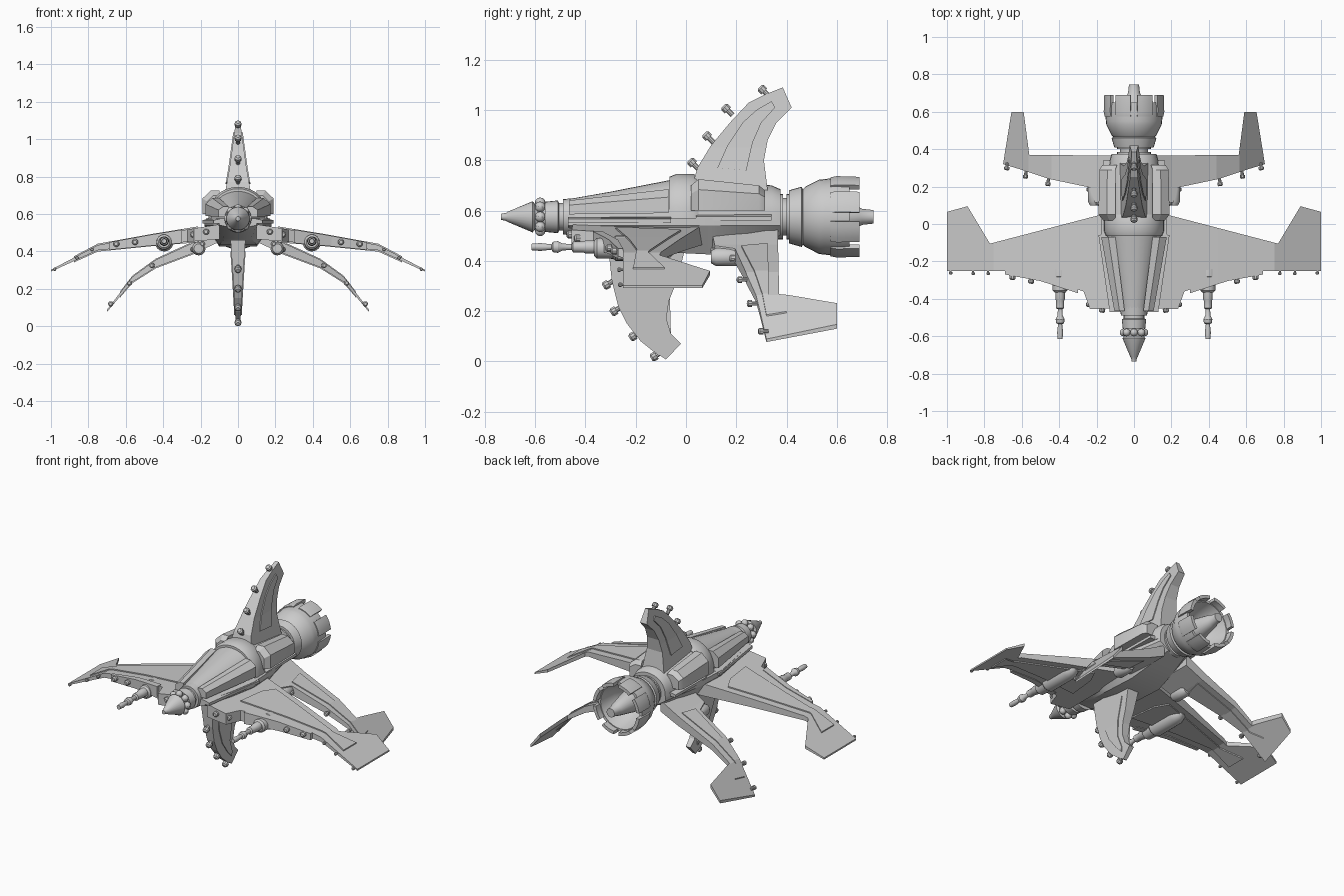
import bpy, bmesh, math
from math import sin, cos, pi, tau
from mathutils import Vector

if "Cube" in bpy.data.objects:
    bpy.data.objects.remove(bpy.data.objects["Cube"])

grey = bpy.data.materials.new("hull_grey")
grey.use_nodes = True
COLOUR = (0.6, 0.6, 0.6, 1)
grey.diffuse_color = COLOUR
grey.node_tree.nodes["Principled BSDF"].inputs["Base Color"].default_value = COLOUR
AXIS = 0.575


def finish(name, bm, mirror=False, smooth=True):
    bmesh.ops.recalc_face_normals(bm, faces=bm.faces)
    mesh = bpy.data.meshes.new(name)
    bm.to_mesh(mesh)
    bm.free()
    mesh.materials.append(grey)
    ob = bpy.data.objects.new(name, mesh)
    bpy.context.collection.objects.link(ob)
    if mirror:
        ob.modifiers.new("mirror", "MIRROR").use_mirror_merge = False
    if smooth:
        bpy.ops.object.select_all(action="DESELECT")
        ob.select_set(True)
        bpy.context.view_layer.objects.active = ob
        bpy.ops.object.shade_smooth_by_angle(angle=math.radians(32))
    return ob


def add_loft(bm, rings):
    """Skin a list of equal-length closed rings and cap both ends."""
    rows = [[bm.verts.new(p) for p in ring] for ring in rings]
    n = len(rows[0])
    for a, b in zip(rows, rows[1:]):
        for i in range(n):
            j = (i + 1) % n
            bm.faces.new((a[i], a[j], b[j], b[i]))
    bm.faces.new(rows[0])
    bm.faces.new(rows[-1])


def loft(name, rings, mirror=False):
    bm = bmesh.new()
    add_loft(bm, rings)
    return finish(name, bm, mirror)


def lathe(name, profile, x=0, z=AXIS, n=24, mirror=False):
    """Turn (y, radius) points around a line along y."""
    return loft(name, [[(x + r * cos(tau * i / n), y, z + r * sin(tau * i / n))
                        for i in range(n)] for y, r in profile], mirror)


def plate(name, outline, spine, upright=False, mirror=False, extra=0.0):
    """Bent tapering plate: outline in (u, v); spine rows are (u, centre, half thickness)."""
    def at(u):
        if u <= spine[0][0]:
            return spine[0][1:]
        for a, b in zip(spine, spine[1:]):
            if u <= b[0]:
                t = (u - a[0]) / (b[0] - a[0])
                return [a[k] + (b[k] - a[k]) * t for k in (1, 2)]
        return spine[-1][1:]
    bm = bmesh.new()
    bm.faces.new([bm.verts.new((u, v, 0)) for u, v in outline])
    for row in spine[1:-1]:
        bmesh.ops.bisect_plane(bm, geom=bm.verts[:] + bm.edges[:] + bm.faces[:],
                               plane_co=(row[0], 0, 0), plane_no=(1, 0, 0))
    ext = bmesh.ops.extrude_face_region(bm, geom=bm.faces[:], use_keep_orig=True)["geom"]
    upper = {g for g in ext if isinstance(g, bmesh.types.BMVert)}
    for v in bm.verts:
        mid, half = at(v.co.x)
        w = mid + (half + extra) * (1 if v in upper else -1)
        v.co = (w, v.co.y, v.co.x) if upright else (v.co.x, v.co.y, w)
    bmesh.ops.triangulate(bm, faces=bm.faces[:])
    return finish(name, bm, mirror, smooth=False)


def studs(name, points, r, direction, mirror=False):
    """Rounded knobs on short stems."""
    bm = bmesh.new()
    d = Vector(direction).normalized()
    quat = d.to_track_quat("Z", "Y")
    for p in points:
        rings = []
        for h, k in ((-2, .6), (-.5, .6), (-.5, 1), (.5, 1), (.9, .6)):
            rings.append([Vector(p) + quat @ Vector((r * k * cos(tau * i / 10),
                          r * k * sin(tau * i / 10), r * h)) for i in range(10)])
        add_loft(bm, rings)
    return finish(name, bm, mirror)


# nose: cone, bead ring and collar
lathe("nose_cone", [(-.735, .012), (-.715, .016), (-.71, .02), (-.61, .062), (-.6, .05), (-.57, .045)])
lathe("nose_collar", [(-.59, .045), (-.56, .045), (-.56, .06), (-.51, .065), (-.505, .055),
                      (-.49, .055), (-.49, .07), (-.44, .075)])
bm = bmesh.new()
for i in range(8):
    a = tau * i / 8
    res = bmesh.ops.create_uvsphere(bm, u_segments=10, v_segments=6, radius=.021)
    bmesh.ops.translate(bm, verts=res["verts"], vec=(.056 * cos(a), -.58, AXIS + .056 * sin(a)))
finish("nose_beads", bm)


# fuselage: rounded upper shell, raised belt and angular belly
def arch(y, w, top, base=.56, n=16):
    return [(w * cos(pi * i / n), y, base + (top - base) * sin(pi * i / n) ** .8) for i in range(n + 1)]


loft("upper_hull", [arch(-.47, .07, .645), arch(-.3, .1, .675), arch(-.06, .145, .722)])
loft("hull_belt", [arch(-.065, .15, .735), arch(-.04, .16, .745), arch(.03, .16, .745), arch(.05, .15, .735)])
loft("rear_hull", [arch(.04, .15, .73), arch(.34, .13, .7), arch(.375, .12, .685)])
belly = [(-.47, .1, .05, .53), (-.28, .15, .07, .47), (-.1, .18, .1, .435),
         (.1, .17, .1, .425), (.25, .14, .08, .46), (.375, .12, .06, .5)]
loft("belly", [[(-w, y, .57), (w, y, .57), (w, y, .54), (b, y, z), (-b, y, z), (-w, y, .54)]
               for y, w, b, z in belly])


# side fairings and rear shoulder pods
def bar(name, sections):
    loft(name, [[(x0, y, z0), (x1, y, z0), (x1, y, (z0 + 2 * z1) / 3), ((x0 + x1) / 2, y, z1), (x0, y, z1)]
                for y, x0, x1, z0, z1 in sections], mirror=True)


bar("side_fairing", [(-.465, .05, .105, .585, .64), (-.07, .1, .175, .59, .685)])
bar("fairing_sill", [(-.47, .06, .13, .55, .575), (-.06, .1, .19, .55, .575)])
bar("shoulder_pod", [(.02, .1, .165, .6, .7), (.05, .1, .19, .6, .725), (.29, .1, .185, .6, .7), (.315, .09, .17, .6, .68)])
bar("shoulder_sill", [(.04, .1, .17, .56, .585), (.34, .09, .165, .56, .585)])

# engine: neck, bell, toothed rim and centre spike
lathe("engine_neck", [(.36, .09), (.385, .09), (.385, .075), (.4, .075), (.4, .09), (.42, .09)], n=32)
lathe("engine_bell", [(.41, .06), (.41, .105), (.425, .11), (.46, .12), (.465, .11), (.475, .12),
                      (.53, .148), (.55, .15), (.59, .155), (.65, .152), (.65, .135),
                      (.55, .11), (.48, .06)], n=32)
bm = bmesh.new()
for k in range(8):
    rings = []
    for i in range(5):
        a = tau * k / 8 + math.radians(32) * (i / 4 - .5) + pi / 8
        rings.append([(r * cos(a), y, AXIS + r * sin(a))
                      for y, r in ((.575, .14), (.575, .158), (.6, .163), (.69, .16), (.69, .14))])
    add_loft(bm, rings)
finish("engine_rim_teeth", bm)
lathe("engine_spike", [(.47, .075), (.56, .065), (.69, .038), (.7, .032), (.745, .027)])

# upper fin
fin = [(.68, .02), (.77, .045), (.86, .1), (.95, .175), (1.03, .25), (1.06, .31), (1.09, .385),
       (1.01, .42), (.95, .36), (.88, .325), (.8, .31), (.68, .325)]
fin_spine = [(.68, 0, .075), (.85, 0, .045), (1.09, 0, .012)]
plate("upper_fin", fin, fin_spine, upright=True)
plate("upper_fin_panel", [(.77, .125), (.86, .165), (.95, .225), (1.0, .28), (1.035, .34), (1.01, .355),
                          (.95, .3), (.87, .265), (.76, .24)], fin_spine, upright=True, extra=.006)
studs("upper_fin_studs", [(0, .025, .79), (0, .085, .895), (0, .16, 1.005), (0, .305, 1.08)],
      .018, (0, -.7, .7))

# lower fin
keel = [(.46, -.31), (.32, -.295), (.22, -.27), (.15, -.235), (.08, -.18), (.04, -.13), (.008, -.08),
        (.07, -.02), (.11, -.06), (.17, -.078), (.24, -.068), (.31, -.04), (.46, 0)]
keel_spine = [(.008, 0, .012), (.25, 0, .026), (.46, 0, .04)]
plate("lower_fin", keel, keel_spine, upright=True)
plate("lower_fin_panel", [(.4, -.25), (.28, -.23), (.18, -.19), (.1, -.13), (.06, -.09), (.09, -.085),
                          (.17, -.115), (.27, -.105), (.4, -.06)], keel_spine, upright=True, extra=.005)
studs("lower_fin_studs", [(0, -.315, .305), (0, -.285, .2), (0, -.21, .1), (0, -.125, .02)],
      .018, (0, -.8, -.5))

# main wings
wing_spine = [(.1, .505, .04), (.45, .462, .026), (.75, .42, .014), (1.0, .297, .005)]
plate("main_wing", [(.1, -.45), (.235, -.455), (.27, -.36), (.5, -.285), (.69, -.25), (1, -.25),
                    (1, .065), (.89, .095), (.77, -.105), (.1, .07)], wing_spine, mirror=True)
plate("main_wing_panel", [(.215, -.28), (.5, -.225), (.72, -.195), (.877, -.21), (.877, -.085), (.76, -.15),
                          (.275, -.02), (.235, -.1)], wing_spine, mirror=True, extra=.007)
plate("wing_leading_strip", [(.3, -.37), (.5, -.305), (.69, -.27), (.69, -.25), (.5, -.27), (.3, -.33)],
      wing_spine, mirror=True, extra=.004)
studs("wing_studs", [(.17, -.46, .505), (.24, -.43, .49), (.55, -.305, .45), (.65, -.285, .44)],
      .016, (.1, -1, 0), mirror=True)
studs("wing_tip_studs", [(.78, -.265, .41), (.86, -.265, .365), (.98, -.262, .305)], .009, (0, -1, 0), mirror=True)

# rear wings
tail_spine = [(.08, .495, .035), (.2, .435, .03), (.44, .335, .02), (.565, .25, .014), (.7, .083, .006)]
plate("rear_wing", [(.08, .1), (.21, .115), (.235, .195), (.45, .24), (.6, .29), (.7, .32), (.655, .6),
                    (.59, .6), (.56, .37), (.08, .365)], tail_spine, mirror=True)
plate("rear_wing_panel", [(.22, .22), (.45, .275), (.63, .32), (.62, .4), (.575, .33), (.2, .325)],
      tail_spine, mirror=True, extra=.006)
studs("rear_wing_studs", [(.19, .11, .44), (.24, .185, .41), (.46, .215, .325), (.58, .255, .23),
                          (.68, .3, .12)], .014, (.1, -1, 0), mirror=True)
lathe("rear_wing_pod", [(.1, .025), (.12, .036), (.2, .036), (.22, .025)], x=.21, z=.415, mirror=True)

# guns under the main wings
lathe("gun_pod", [(-.365, .03), (-.355, .04), (-.29, .042), (-.28, .05), (-.1, .05), (-.06, .035), (-.04, .015)],
      x=.395, z=.45, mirror=True)
lathe("gun_barrel", [(-.615, .013), (-.58, .016), (-.535, .011), (-.53, .021), (-.51, .024), (-.49, .014),
                     (-.455, .012), (-.45, .022), (-.41, .022), (-.4, .026), (-.35, .026)],
      x=.395, z=.455, n=14, mirror=True)
